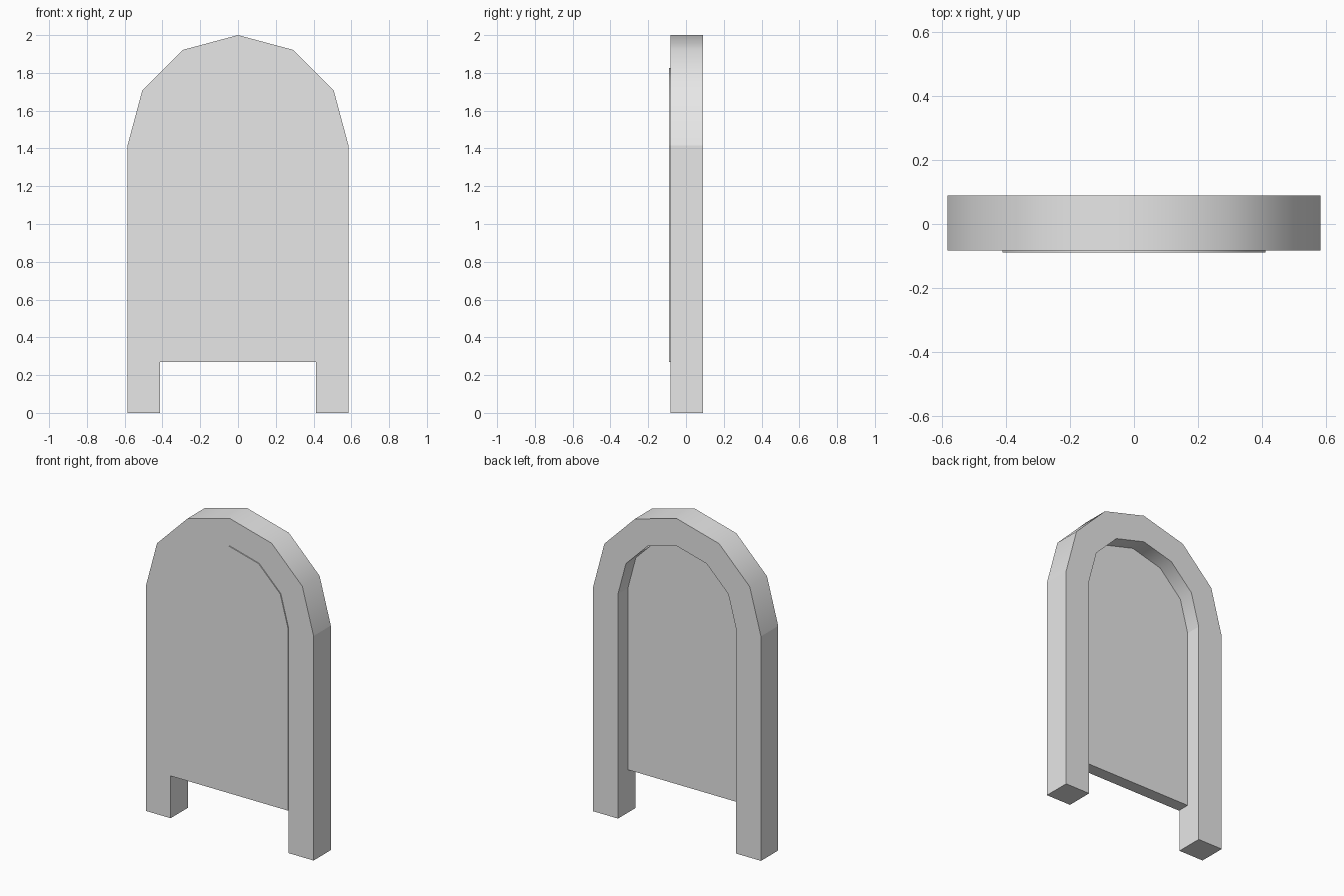
import bpy
import bmesh
import math

if "Cube" in bpy.data.objects:
    bpy.data.objects.remove(bpy.data.objects["Cube"], do_unlink=True)

SPRING = 1.415          # height where the arch begins
OUTER, INNER = 0.585, 0.412
FRONT, BACK = -0.083, 0.089
SEGMENTS = 6

grey = bpy.data.materials.new("light_grey")
grey.use_nodes = True
grey.diffuse_color = (0.8, 0.8, 0.8, 1)
grey.node_tree.nodes["Principled BSDF"].inputs["Base Color"].default_value = (0.8, 0.8, 0.8, 1)


def arch_profile(radius, bottom):
    """Round-headed outline from the foot at +x to the foot at -x."""
    arc = [(radius * math.cos(math.pi * i / SEGMENTS),
            SPRING + radius * math.sin(math.pi * i / SEGMENTS))
           for i in range(SEGMENTS + 1)]
    return [(radius, bottom)] + arc + [(-radius, bottom)]


def extrude_object(name, polygons, y_front, y_back):
    """Extrude polygons given in x, z from y_front to y_back."""
    bm = bmesh.new()
    for polygon in polygons:
        bm.faces.new([bm.verts.new((x, y_front, z)) for x, z in polygon])
    bmesh.ops.remove_doubles(bm, verts=bm.verts, dist=0.0001)
    result = bmesh.ops.extrude_face_region(bm, geom=bm.faces[:], use_keep_orig=True)
    for item in result["geom"]:
        if isinstance(item, bmesh.types.BMVert):
            item.co.y = y_back
    bmesh.ops.recalc_face_normals(bm, faces=bm.faces)
    # Only the curved faces of the arch are smooth
    for face in bm.faces:
        face.smooth = (abs(face.normal.y) < 0.5
                       and face.calc_center_median().z > SPRING)
    mesh = bpy.data.meshes.new(name)
    bm.to_mesh(mesh)
    bm.free()
    mesh.materials.append(grey)
    obj = bpy.data.objects.new(name, mesh)
    bpy.context.collection.objects.link(obj)
    return obj


# Arched frame with two legs
outer = arch_profile(OUTER, 0)
inner = arch_profile(INNER, 0)
strips = [(outer[i], outer[i + 1], inner[i + 1], inner[i])
          for i in range(len(outer) - 1)]
extrude_object("arched_frame", strips, FRONT, BACK)

# Panel filling the arch, slightly proud at the front and recessed behind
extrude_object("arched_panel", [arch_profile(INNER, 0.27)], -0.089, -0.01)
